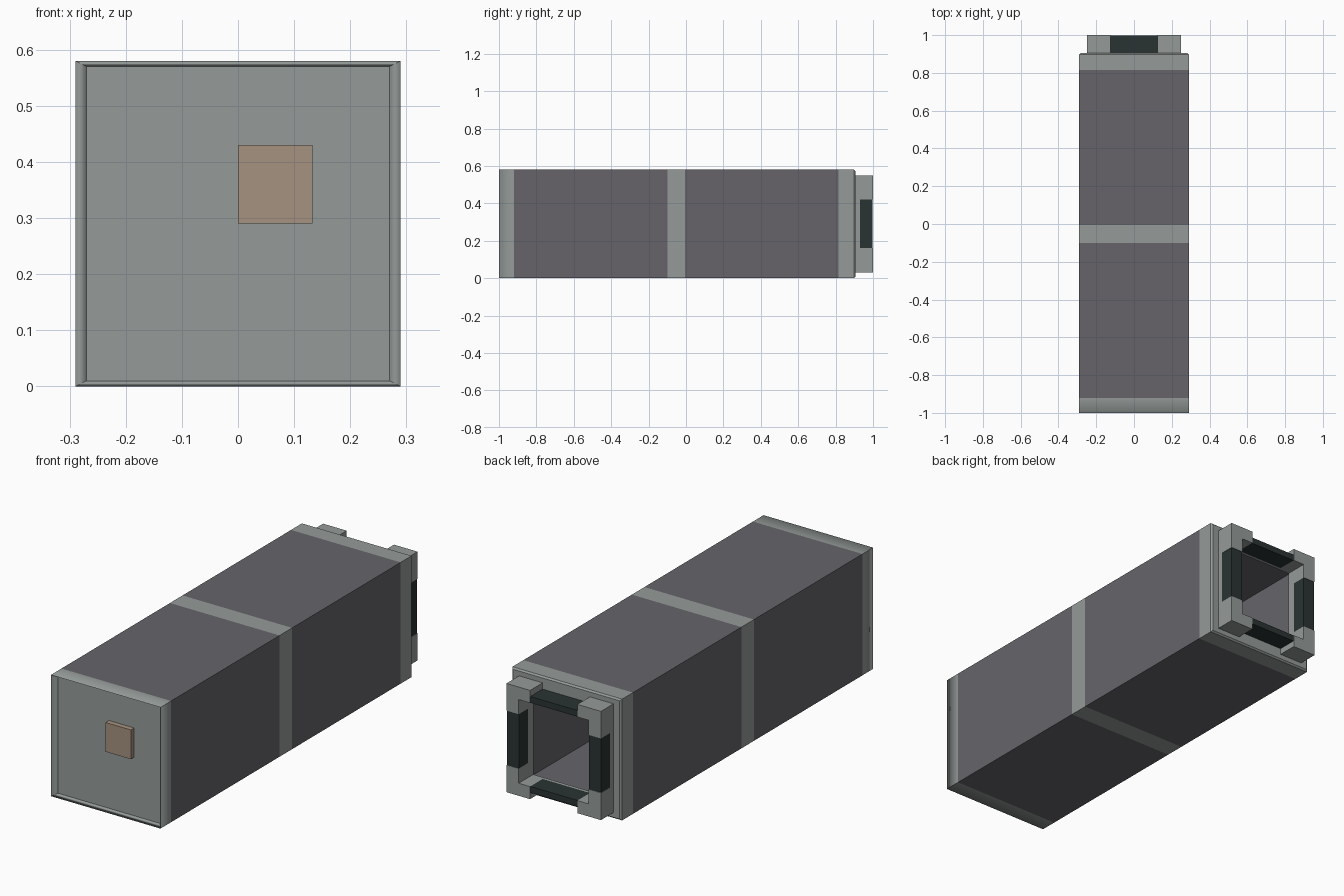
import bpy, bmesh

if "Cube" in bpy.data.objects:
    bpy.data.objects.remove(bpy.data.objects["Cube"])


def material(name, rgb):
    m = bpy.data.materials.new(name)
    m.diffuse_color = (*rgb, 1)
    m.use_nodes = True
    m.node_tree.nodes["Principled BSDF"].inputs["Base Color"].default_value = m.diffuse_color
    return m


GREY = material("light grey green", (0.30, 0.33, 0.32))
PANEL = material("dark purple grey", (0.133, 0.127, 0.141))
BROWN = material("dusty brown", (0.38, 0.29, 0.22))
DARK = material("dark green", (0.022, 0.034, 0.032))


def make_object(name, bm, mat):
    bmesh.ops.recalc_face_normals(bm, faces=bm.faces)
    me = bpy.data.meshes.new(name)
    bm.to_mesh(me)
    bm.free()
    me.materials.append(mat)
    ob = bpy.data.objects.new(name, me)
    bpy.context.collection.objects.link(ob)
    return ob


def box(name, x, y, z, mat):
    bm = bmesh.new()
    bmesh.ops.create_cube(bm, size=1)
    for v in bm.verts:
        v.co = [(a + b) / 2 + c * (b - a) for (a, b), c in zip((x, y, z), v.co)]
    return make_object(name, bm, mat)


def rings(name, sections, mat, loop=True, cap=False):
    """Loft rectangular rings (y, half width, bottom, top) along y."""
    bm = bmesh.new()
    rows = [[bm.verts.new((sx * hx, y, z)) for sx, z in
             ((-1, z0), (1, z0), (1, z1), (-1, z1))] for y, hx, z0, z1 in sections]
    pairs = list(zip(rows, rows[1:]))
    if loop:
        pairs.append((rows[-1], rows[0]))
    for a, b in pairs:
        for i in range(4):
            j = (i + 1) % 4
            bm.faces.new((a[i], a[j], b[j], b[i]))
    if cap:
        bm.faces.new(rows[0])
        bm.faces.new(rows[-1])
    return make_object(name, bm, mat)


OUT = (0.29, 0.0, 0.58)
INN = (0.28, 0.01, 0.57)


def shell(name, y0, y1, mat):
    return rings(name, [(y0, *OUT), (y1, *OUT), (y1, *INN), (y0, *INN)], mat)


# Hollow body: two long panel sections split by a grey band
shell("front_panel_section", -0.92, -0.10, PANEL)
shell("middle_band", -0.10, -0.005, GREY)
shell("rear_panel_section", -0.005, 0.815, PANEL)

# Front cap with a shallow sloping recess
cap = rings("front_cap", [(-0.92, *OUT), (-1.0, *OUT), (-0.975, 0.27, 0.01, 0.57)],
            GREY, loop=False, cap=True)
for p in cap.data.polygons:
    p.use_smooth = len({round(cap.data.vertices[i].co.y, 3) for i in p.vertices}) > 1
for e in cap.data.edges:
    a, b = (cap.data.vertices[i].co for i in e.vertices)
    rim = abs(a.y + 1) < 1e-4 and abs(b.y + 1) < 1e-4
    e.use_edge_sharp = not rim

# Square plate set off centre in the front recess
box("front_plate", (0.0, 0.133), (-1.0, -0.97), (0.29, 0.43), BROWN)

# Rear collar narrowing to the connector opening
HOLE = (0.185, 0.09, 0.49)
rings("rear_collar", [(0.815, *OUT), (0.897, *OUT), (0.905, 0.283, 0.007, 0.573),
                      (0.905, *HOLE), (0.89, *HOLE), (0.89, *INN), (0.815, *INN)], GREY)

# Connector neck: L-shaped corners with dark latches between them
for sx, side in ((-1, "left"), (1, "right")):
    def span(a, b):
        return tuple(sorted((sx * a, sx * b)))
    for top, level in ((False, "lower"), (True, "upper")):
        def zs(a, b):
            return (0.58 - b, 0.58 - a) if top else (a, b)
        box(f"{level}_{side}_corner_block", span(0.125, 0.25), (0.905, 1.0), zs(0.03, 0.09), GREY)
        box(f"{level}_{side}_corner_wall", span(0.185, 0.25), (0.905, 1.0), zs(0.09, 0.16), GREY)
    box(f"{side}_latch_base", span(0.185, 0.25), (0.905, 0.93), (0.16, 0.42), GREY)
    box(f"{side}_latch", span(0.185, 0.248), (0.93, 0.998), (0.16, 0.42), DARK)
box("upper_latch", (-0.125, 0.125), (0.905, 0.998), (0.49, 0.52), DARK)
box("lower_latch", (-0.125, 0.125), (0.905, 0.998), (0.06, 0.09), DARK)
